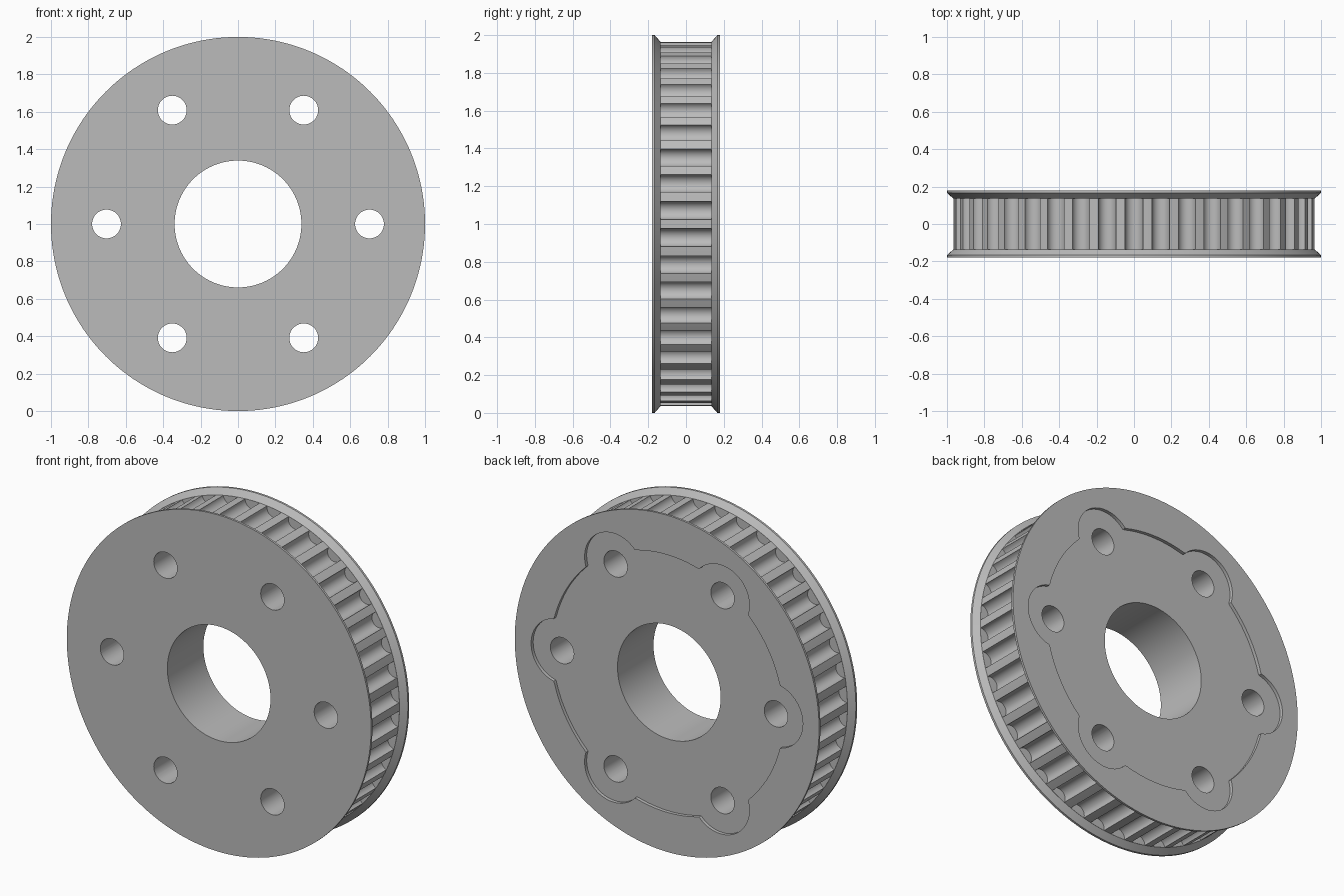
import bpy, bmesh
from math import cos, sin, pi, sqrt, radians
from mathutils import Matrix, Vector

cube = bpy.data.objects.get("Cube")
if cube:
    bpy.data.objects.remove(cube, do_unlink=True)

HALF = 0.179          # half of the overall width
BELT = 0.136          # half of the belt track width
LAND = 0.966          # radius at the tooth tips
BORE = 0.339
BOLT_CIRCLE = 0.703
TEETH = 42
RECESS = 0.02

metal = bpy.data.materials.new("plain_grey_metal")
metal.use_nodes = True
grey = (0.5, 0.5, 0.5, 1)
metal.diffuse_color = grey
metal.node_tree.nodes["Principled BSDF"].inputs["Base Color"].default_value = grey


def make_object(name, bm):
    bmesh.ops.recalc_face_normals(bm, faces=bm.faces)
    mesh = bpy.data.meshes.new(name)
    bm.to_mesh(mesh)
    bm.free()
    mesh.materials.append(metal)
    obj = bpy.data.objects.new(name, mesh)
    bpy.context.collection.objects.link(obj)
    obj.location.z = 1
    return obj


def lathe(name, profile, steps):
    """Spin a closed (radius, y) profile around the y axis."""
    bm = bmesh.new()
    verts = [bm.verts.new((r, y, 0)) for r, y in profile]
    edges = [bm.edges.new((v, verts[i - 1])) for i, v in enumerate(verts)]
    bmesh.ops.spin(bm, geom=verts + edges, cent=(0, 0, 0), axis=(0, 1, 0),
                   angle=2 * pi, steps=steps, use_merge=True)
    bmesh.ops.remove_doubles(bm, verts=bm.verts, dist=1e-5)
    return make_object(name, bm)


def rods(name, count, phase, circle, radius, length, segments):
    """Ring of rods parallel to the y axis."""
    bm = bmesh.new()
    for i in range(count):
        a = phase + 2 * pi * i / count
        place = Matrix.Translation((circle * cos(a), 0, circle * sin(a)))
        bmesh.ops.create_cone(bm, cap_ends=True, segments=segments,
                              radius1=radius, radius2=radius, depth=length,
                              matrix=place @ Matrix.Rotation(pi / 2, 4, 'X'))
    return make_object(name, bm)


def lobed_plate(name, base, lobe, y0, y1):
    """Disc with a round lobe around each bolt hole."""
    bm = bmesh.new()
    outline = []
    steps = 360
    for i in range(steps):
        a = 2 * pi * i / steps
        phi = (a + pi / 6) % (pi / 3) - pi / 6
        under = lobe ** 2 - (BOLT_CIRCLE * sin(phi)) ** 2
        reach = BOLT_CIRCLE * cos(phi) + sqrt(under) if under > 0 else 0
        r = max(base, reach)
        outline.append(bm.verts.new((r * cos(a), y0, r * sin(a))))
    face = bm.faces.new(outline)
    new = bmesh.ops.extrude_face_region(bm, geom=[face])["geom"]
    moved = [g for g in new if isinstance(g, bmesh.types.BMVert)]
    bmesh.ops.translate(bm, verts=moved, vec=Vector((0, y1 - y0, 0)))
    return make_object(name, bm)


# Flanged wheel with a bore
half_profile = [(BORE, HALF), (1, HALF), (1, 0.166), (LAND, BELT)]
profile = half_profile + [(r, -y) for r, y in reversed(half_profile)]
pulley = lathe("toothed_pulley", profile, 168)

# Belt grooves, bolt holes and the lobed recess in the back
cutters = [
    rods("groove_cutter", TEETH, pi / TEETH, 0.962, 0.048, 2 * BELT - 0.001, 28),
    rods("bolt_hole_cutter", 6, 0, BOLT_CIRCLE, 0.077, 1, 48),
    lobed_plate("recess_cutter", 0.765, 0.19, HALF - RECESS, HALF + 0.1),
]
bpy.context.view_layer.objects.active = pulley
for cutter in cutters:
    cutter.hide_render = True
    cut = pulley.modifiers.new(cutter.name, 'BOOLEAN')
    cut.operation = 'DIFFERENCE'
    cut.solver = 'EXACT'
    cut.object = cutter
    bpy.ops.object.modifier_apply(modifier=cut.name)
    bpy.data.objects.remove(cutter, do_unlink=True)

# Smooth the round walls, keep the edges crisp
for obj in bpy.context.selected_objects:
    obj.select_set(False)
pulley.select_set(True)
bpy.ops.object.shade_smooth_by_angle(angle=radians(25))
